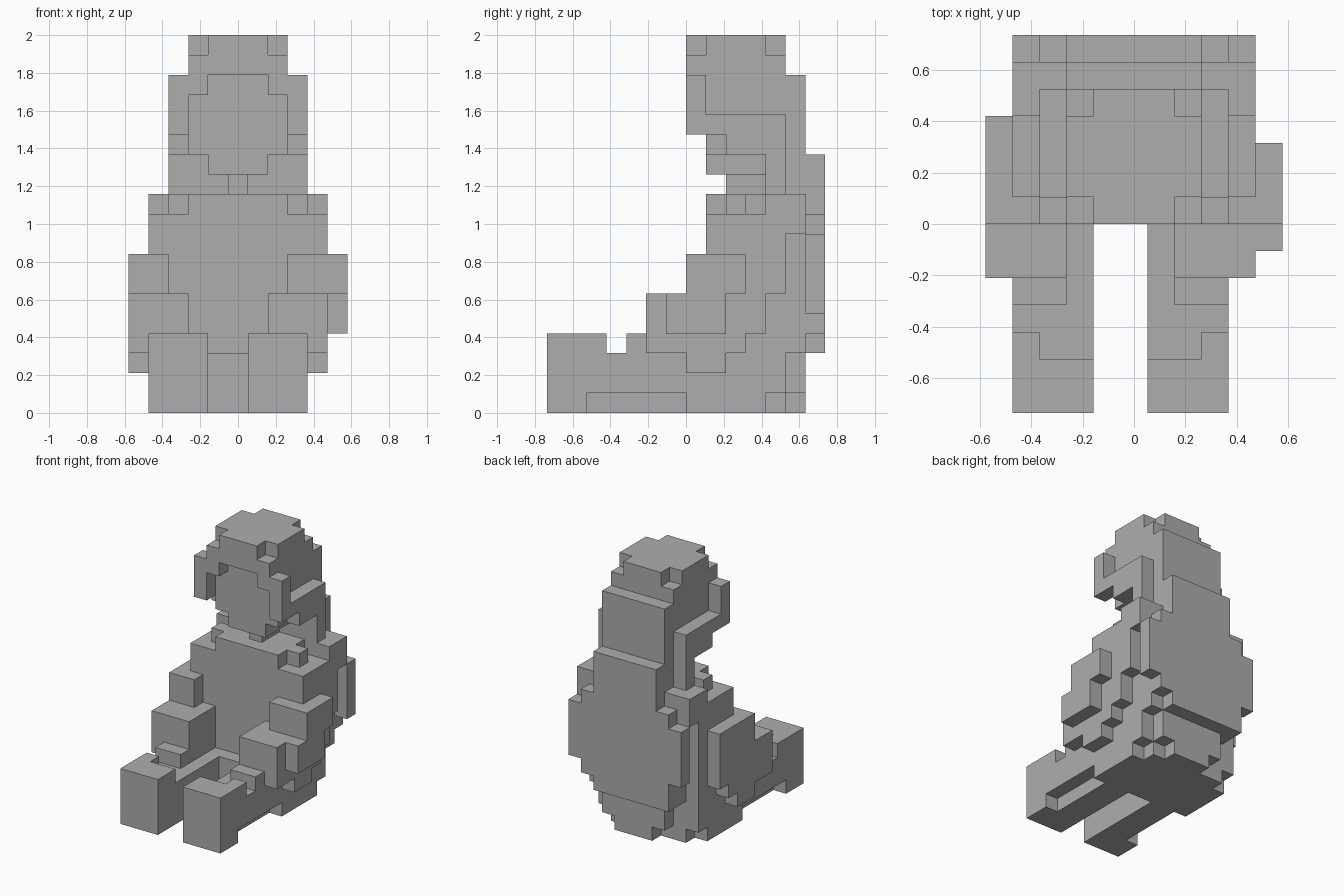
import bpy
import bmesh
from itertools import product
from mathutils import Vector

if "Cube" in bpy.data.objects:
    bpy.data.objects.remove(bpy.data.objects["Cube"], do_unlink=True)

UNIT = 2 / 19                      # edge of one block
ORIGIN = Vector((5.5, 7, 0))       # grid point that sits at the world origin

grey = bpy.data.materials.new("plain grey")
grey.use_nodes = True
colour = (0.42, 0.42, 0.42, 1)
grey.diffuse_color = colour
grey.node_tree.nodes["Principled BSDF"].inputs["Base Color"].default_value = colour


def cells(x, y, z):
    """Blocks filling the given grid ranges."""
    return set(product(range(*x), range(*y), range(*z)))


def mirrored(blocks, width):
    """Blocks flipped left to right within a given grid width."""
    return {(width - 1 - x, y, z) for x, y, z in blocks}


def both(blocks, width):
    return blocks | mirrored(blocks, width)


def build(name, blocks):
    """One mesh with only the outer skin of the blocks, flat areas merged."""
    bm = bmesh.new()
    for cell in blocks:
        centre = Vector(cell) + Vector((0.5, 0.5, 0.5))
        for axis, side in product(range(3), (-1, 1)):
            near = list(cell)
            near[axis] += side
            if tuple(near) in blocks:
                continue
            n, u = Vector(), Vector()
            n[axis] = side / 2
            u[(axis + 1) % 3] = 0.5
            v = n.cross(u) * 2
            corners = (-u - v, u - v, u + v, v - u)
            bm.faces.new([bm.verts.new((centre + n + c - ORIGIN) * UNIT) for c in corners])
    bmesh.ops.remove_doubles(bm, verts=bm.verts, dist=UNIT / 100)
    bmesh.ops.dissolve_limit(bm, angle_limit=0.01, verts=bm.verts, edges=bm.edges)
    mesh = bpy.data.meshes.new(name)
    bm.to_mesh(mesh)
    bm.free()
    mesh.materials.append(grey)
    bpy.context.collection.objects.link(bpy.data.objects.new(name, mesh))


# Head: face, chin and neck
build("face", cells((3, 8), (8, 12), (13, 17)) | cells((4, 7), (8, 12), (12, 13)))
build("neck", cells((5, 6), (9, 12), (11, 12)))

# Hair: crown with cut corners, front locks, side bands and a long back
crown = cells((3, 8), (7, 12), (17, 18)) | cells((4, 7), (7, 12), (18, 19)) \
    | cells((3, 8), (8, 11), (18, 19))
locks = both(cells((2, 3), (7, 8), (14, 17)) | cells((3, 4), (7, 8), (16, 17)), 11)
bands = both(cells((2, 3), (8, 12), (14, 15)) | cells((2, 3), (9, 12), (13, 14)), 11)
long_back = cells((2, 9), (11, 12), (11, 15)) | cells((3, 8), (12, 13), (11, 17))
build("hair", crown | locks | bands | long_back)

# Torso with stepped shoulders
trunk = cells((2, 9), (8, 13), (3, 10)) | cells((3, 8), (8, 13), (10, 11))
chest = cells((1, 10), (8, 12), (8, 10)) | cells((1, 10), (12, 13), (9, 10))
shoulders = cells((1, 10), (11, 13), (10, 11)) | both(cells((2, 3), (9, 10), (10, 11)), 11)
build("torso", trunk | chest | shoulders)

# Rounded plate on the back
plate = set()
for left, right, low, high in ((3, 8, 10, 13), (2, 9, 9, 10), (1, 10, 5, 9),
                               (2, 9, 4, 5), (2, 8, 3, 4)):
    plate |= cells((left, right), (13, 14), (low, high))
build("back_plate", plate)

# Hips, narrowing towards the back
build("hips", cells((1, 9), (7, 11), (0, 3)) | cells((1, 9), (8, 12), (1, 8))
      | cells((2, 8), (11, 12), (0, 1)) | cells((4, 7), (12, 13), (0, 1))
      | cells((3, 8), (12, 13), (1, 3)))

# Legs with raised toes and a groove under the outer edge
leg = cells((1, 4), (0, 7), (0, 3)) - cells((1, 2), (2, 7), (0, 1))
leg |= cells((1, 4), (0, 2), (3, 4)) | cells((1, 2), (2, 3), (3, 4))
build("right_leg", leg)
build("left_leg", mirrored(leg, 10))

# Arms: stepped outer sleeve, forearm and hand resting on the leg
arm = set()
for front, back, low, high in ((7, 9, 2, 3), (5, 10, 3, 4), (5, 11, 4, 6), (7, 11, 6, 8)):
    arm |= cells((0, 1), (front, back), (low, high))
arm |= cells((1, 3), (5, 8), (3, 6)) | cells((1, 3), (4, 5), (3, 4))
arm |= cells((1, 2), (7, 12), (6, 8))
build("right_arm", arm)
left_arm = mirrored(arm, 10) | cells((9, 10), (7, 12), (6, 8)) | cells((8, 9), (7, 8), (6, 8))
build("left_arm", left_arm)
build("left_elbow", cells((10, 11), (6, 9), (4, 6)) | cells((10, 11), (7, 10), (6, 8)))
